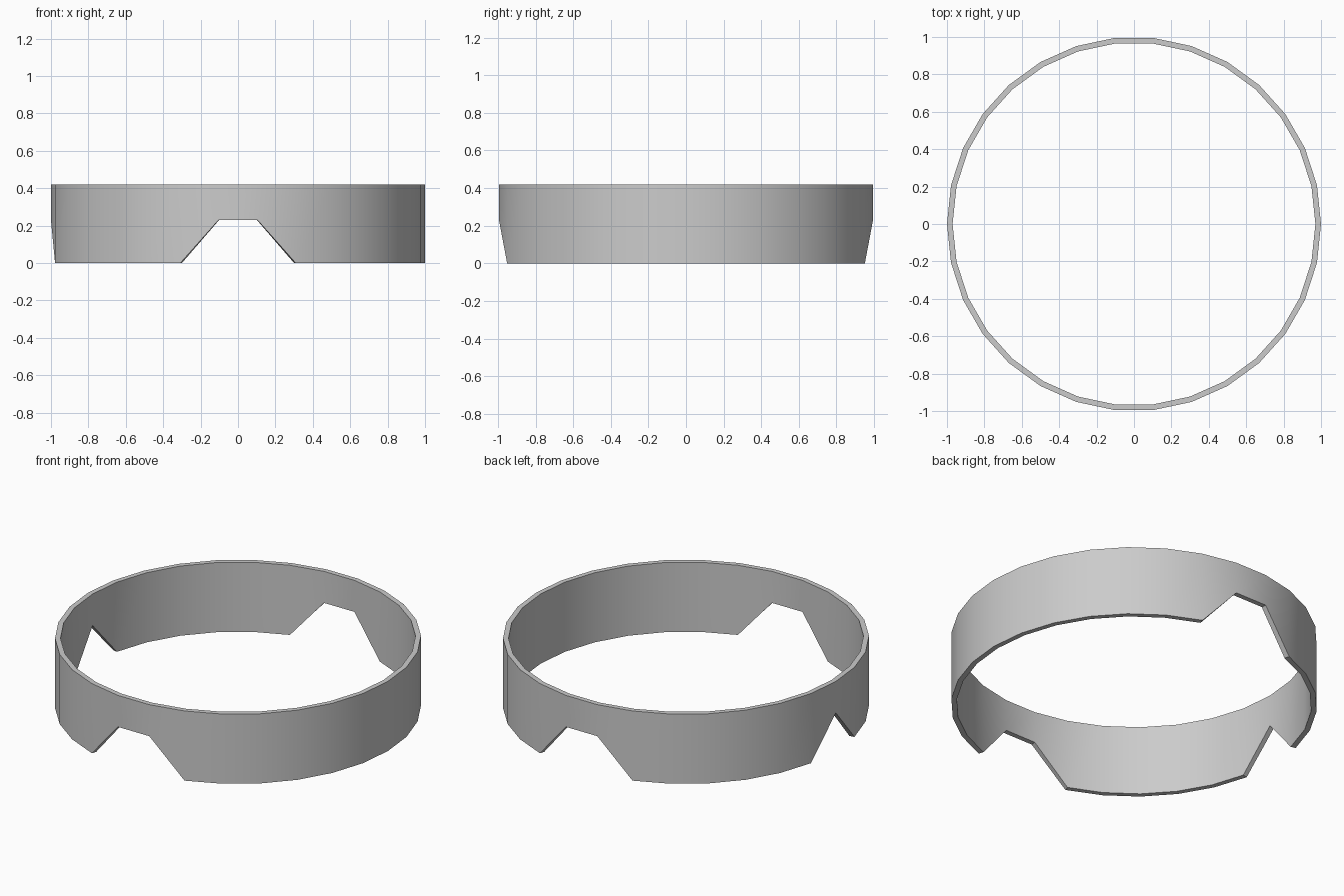
import bpy, bmesh, math

if "Cube" in bpy.data.objects:
    bpy.data.objects.remove(bpy.data.objects["Cube"])

SIDES = 30
R_OUT, R_IN = 1.0, 0.97
HEIGHT, NOTCH = 0.42, 0.23
# rim corners whose lower end is raised: back pair, left single, front pair
RAISED = {7, 8, 15, 22, 23}

bm = bmesh.new()


def ring(radius, heights):
    pts = []
    for i in range(SIDES):
        a = 2 * math.pi * i / SIDES
        pts.append(bm.verts.new((radius * math.cos(a), radius * math.sin(a), heights[i])))
    return pts


bottom = [NOTCH if i in RAISED else 0.0 for i in range(SIDES)]
top = [HEIGHT] * SIDES

# Four loops around the wall section: outer bottom, outer top, inner top, inner bottom
loops = [ring(R_OUT, bottom), ring(R_OUT, top), ring(R_IN, top), ring(R_IN, bottom)]
for k in range(4):
    a, b = loops[k], loops[(k + 1) % 4]
    for i in range(SIDES):
        j = (i + 1) % SIDES
        bm.faces.new((a[i], a[j], b[j], b[i]))
bmesh.ops.recalc_face_normals(bm, faces=bm.faces)

# Notched band
mesh = bpy.data.meshes.new("notched_band")
bm.to_mesh(mesh)
bm.free()
band = bpy.data.objects.new("notched_band", mesh)
bpy.context.collection.objects.link(band)
bpy.context.view_layer.objects.active = band
band.select_set(True)
bpy.ops.object.shade_smooth_by_angle(angle=math.radians(30))
